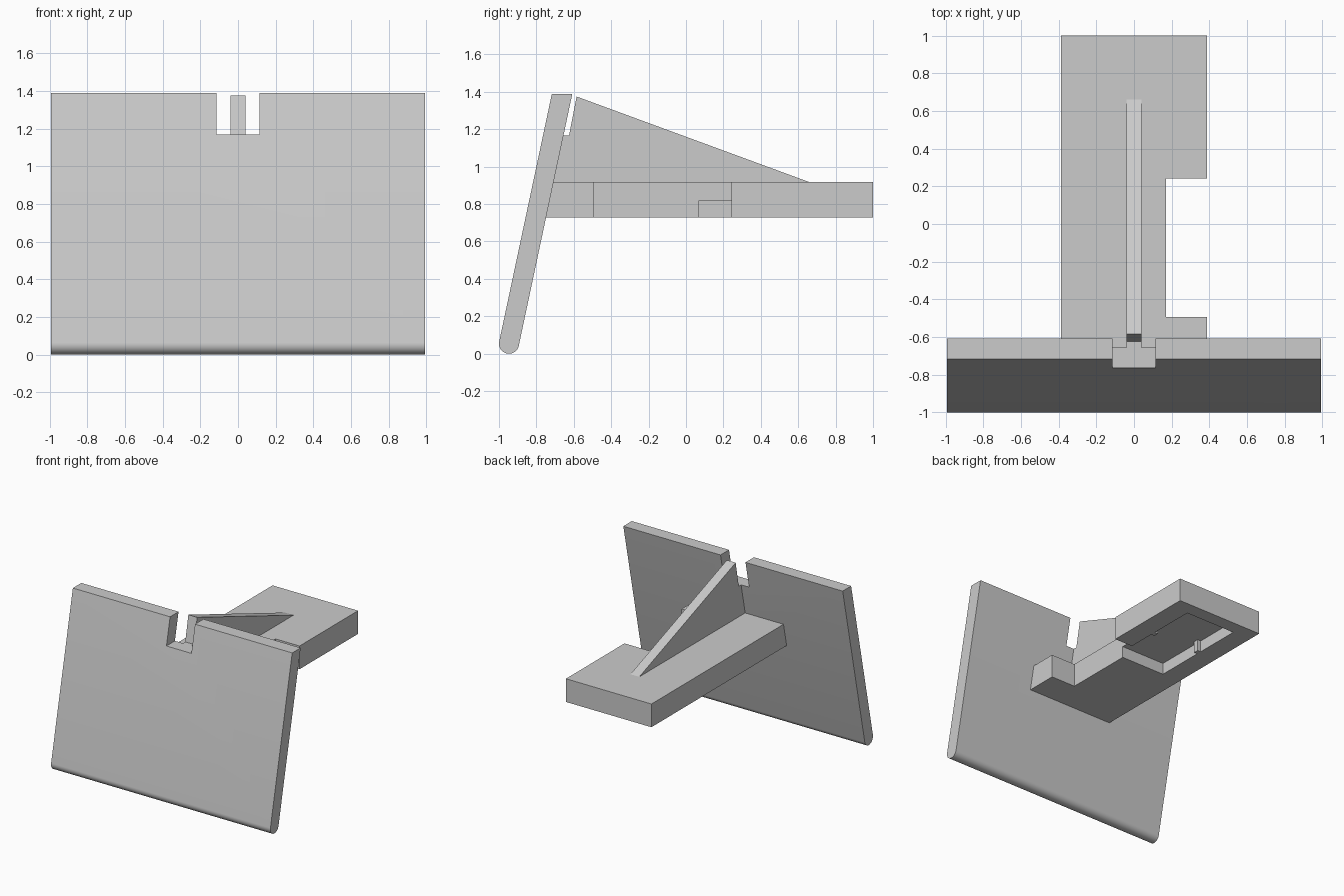
import bpy, bmesh, math
from mathutils import Vector

cube = bpy.data.objects.get("Cube")
if cube:
    bpy.data.objects.remove(cube, do_unlink=True)

grey = bpy.data.materials.new("light_grey")
grey.use_nodes = True
colour = (0.6, 0.6, 0.6, 1)
grey.diffuse_color = colour
grey.node_tree.nodes["Principled BSDF"].inputs["Base Color"].default_value = colour


def prism(name, outline, low, high, axis):
    """Extrude an outline along x (outline in y, z) or along z (outline in x, y)."""
    bm = bmesh.new()
    place = (lambda a, b: (low, a, b)) if axis == "x" else (lambda a, b: (a, b, low))
    step = Vector((high - low, 0, 0)) if axis == "x" else Vector((0, 0, high - low))
    face = bm.faces.new([bm.verts.new(place(a, b)) for a, b in outline])
    extruded = bmesh.ops.extrude_face_region(bm, geom=[face])["geom"]
    bmesh.ops.translate(bm, vec=step, verts=[v for v in extruded if isinstance(v, bmesh.types.BMVert)])
    bmesh.ops.recalc_face_normals(bm, faces=bm.faces)
    mesh = bpy.data.meshes.new(name)
    bm.to_mesh(mesh)
    bm.free()
    mesh.materials.append(grey)
    obj = bpy.data.objects.new(name, mesh)
    bpy.context.scene.collection.objects.link(obj)
    return obj


def cut(target, cutter):
    mod = target.modifiers.new("cut", "BOOLEAN")
    mod.operation = "DIFFERENCE"
    mod.solver = "EXACT"
    mod.object = cutter
    cutter.hide_render = True
    cutter.hide_viewport = True
    cutter.display_type = "WIRE"


# Leaning plate with a rounded lower edge
tilt = math.radians(12)
radius, top = 0.0535, 1.389
centre_y, centre_z = -1 + radius, radius
profile = []
for i in range(17):
    a = math.pi - tilt + math.pi * i / 16
    profile.append((centre_y + radius * math.cos(a), centre_z + radius * math.sin(a)))
front, back = profile[0], profile[-1]
for y, z in (back, front):
    profile.append((y + (top - z) * math.tan(tilt), top))
plate = prism("leaning_plate", profile, -0.993, 0.993, "x")

# Slot in the top edge of the plate
slot = prism("slot_cutter", [(-0.9, 1.168), (-0.5, 1.168), (-0.5, 1.5), (-0.9, 1.5)], -0.113, 0.113, "x")
cut(plate, slot)

# Shelf with a recess in its left side
side, inner = 0.387, 0.169
shelf = prism("shelf", [
    (-side, -0.76), (side, -0.76), (side, -0.495), (inner, -0.495),
    (inner, 0.243), (side, 0.243), (side, 1), (-side, 1)], 0.727, 0.917, "z")

# Pocket under the shelf, with a small catch on each side
half = [(0.225, 0.07), (0.225, 0.47), (0.195, 0.47), (0.195, 0.51), (0.225, 0.51), (0.225, 0.89)]
pocket = prism("pocket_cutter", half + [(-x, y) for x, y in reversed(half)], 0.6, 0.82, "z")
cut(shelf, pocket)

# Triangular rib bracing the shelf against the plate
prism("rib", [
    (-0.585, 1.375), (-0.625, 1.168), (-0.68, 1.168),
    (-0.73, 0.91), (0.68, 0.91)], -0.04, 0.04, "x")

# Smooth only the rounded edge
bpy.ops.object.select_all(action="DESELECT")
plate.select_set(True)
bpy.context.view_layer.objects.active = plate
bpy.ops.object.shade_smooth_by_angle(angle=math.radians(30))
